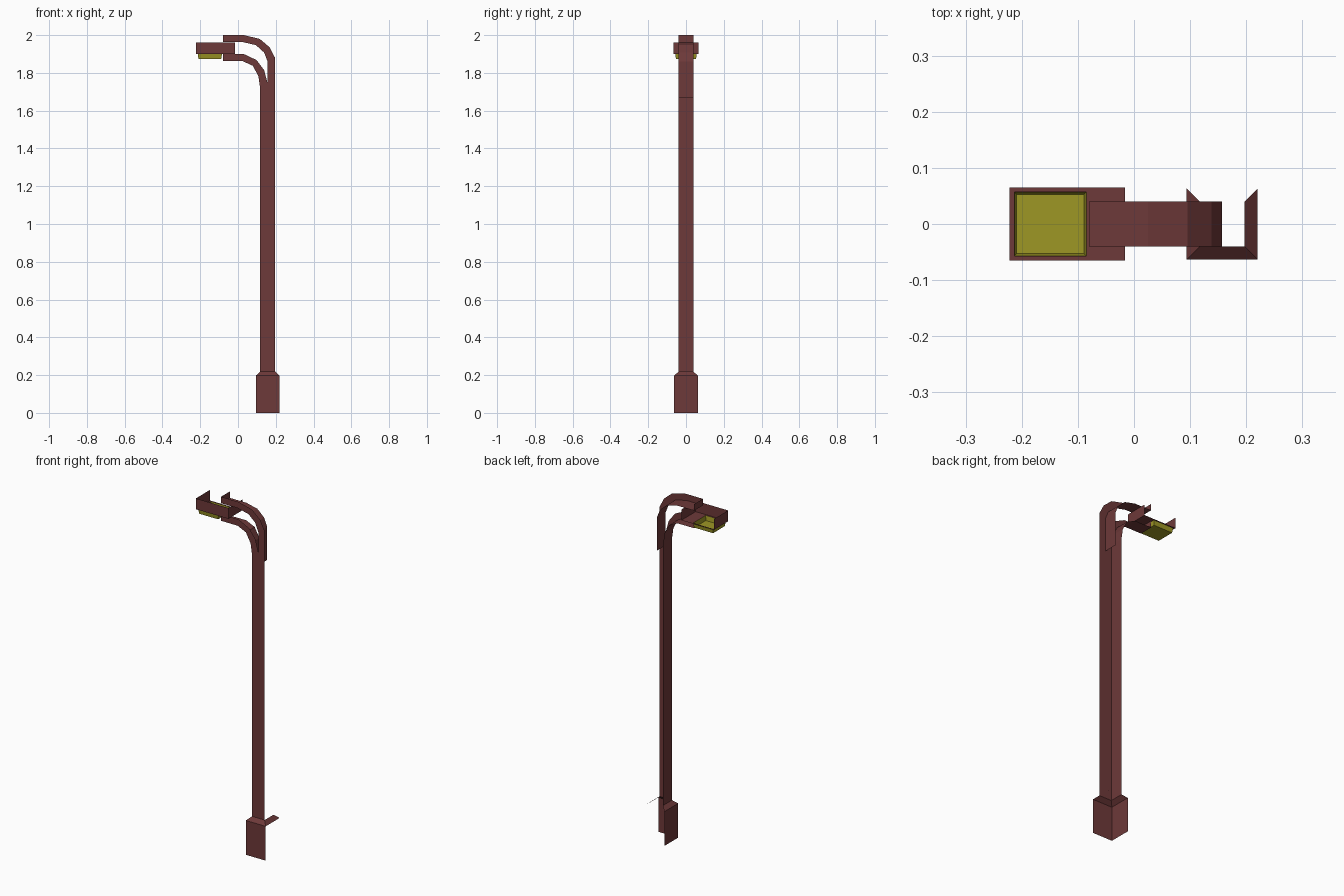
import bpy, bmesh

if "Cube" in bpy.data.objects:
    bpy.data.objects.remove(bpy.data.objects["Cube"])


def material(name, rgb):
    m = bpy.data.materials.new(name)
    m.diffuse_color = (*rgb, 1)
    m.use_nodes = True
    m.node_tree.nodes["Principled BSDF"].inputs["Base Color"].default_value = m.diffuse_color
    return m


BROWN = material("red_brown_paint", (0.155, 0.041, 0.041))
YELLOW = material("yellow_lens", (0.34, 0.31, 0.018))


def build(name, quads, mat):
    bm = bmesh.new()
    for q in quads:
        bm.faces.new([bm.verts.new(p) for p in q])
    bmesh.ops.remove_doubles(bm, verts=bm.verts, dist=1e-5)
    me = bpy.data.meshes.new(name)
    bm.to_mesh(me)
    bm.free()
    me.materials.append(mat)
    ob = bpy.data.objects.new(name, me)
    bpy.context.collection.objects.link(ob)


def ring(cx, hx, hy, z):
    """Rectangle corners, counter-clockwise from front left."""
    return [(cx - hx, -hy, z), (cx + hx, -hy, z), (cx + hx, hy, z), (cx - hx, hy, z)]


def sides(lo, hi, keep):
    """Walls between two rectangles: f front, r right, b back, l left."""
    return [(lo[i], lo[(i + 1) % 4], hi[(i + 1) % 4], hi[i])
            for i, k in enumerate("frbl") if k in keep]


# Post: an open shell, with front and left walls only
CX, HP, HB = 0.157, 0.04, 0.063
foot, shoulder = ring(CX, HB, HB, 0), ring(CX, HB, HB, 0.197)
neck, top = ring(CX, HP, HP, 0.218), ring(CX, HP, HP, 1.67)
build("base", sides(foot, shoulder, "fl"), BROWN)
build("base_bevel", sides(shoulder, neck, "frl"), BROWN)
build("post", sides(neck, top, "fl"), BROWN)


# Two curved arms: front band, underside strip and end cap
def arm(name, outer, inner):
    quads = []
    for i in range(len(outer) - 1):
        (a, b), (c, d) = outer[i:i + 2], inner[i:i + 2]
        f = lambda p, y: (p[0], y, p[1])
        quads.append((f(a, -HP), f(c, -HP), f(d, -HP), f(b, -HP)))
        quads.append((f(c, -HP), f(c, HP), f(d, HP), f(d, -HP)))
    a, c = outer[0], inner[0]
    quads.append((f(a, -HP), f(a, HP), f(c, HP), f(c, -HP)))
    build(name, quads, BROWN)


arm("upper_arm",
    [(-0.08, 2.0), (0.03, 2.0), (0.115, 1.98), (0.168, 1.935), (0.197, 1.878), (0.197, 1.67)],
    [(-0.08, 1.963), (0.025, 1.963), (0.095, 1.947), (0.138, 1.908), (0.157, 1.86), (0.157, 1.67)])
arm("lower_arm",
    [(-0.08, 1.9), (0.03, 1.9), (0.098, 1.868), (0.138, 1.815), (0.157, 1.745), (0.157, 1.67)],
    [(-0.08, 1.862), (0.025, 1.862), (0.078, 1.838), (0.108, 1.783), (0.117, 1.72), (0.117, 1.67)])

# Lamp head: open top and back, bottom is a frame around the lens
h0, h1 = ring(-0.119, 0.103, 0.065, 1.9), ring(-0.119, 0.103, 0.065, 1.962)
l0, l1 = ring(-0.149, 0.064, 0.057, 1.9), ring(-0.149, 0.060, 0.053, 1.873)
build("lamp_head", sides(h0, h1, "frl") + sides(l0, h0, "frbl"), BROWN)
build("lamp_lens", sides(l1, l0, "frbl") + [l1[::-1]], YELLOW)
